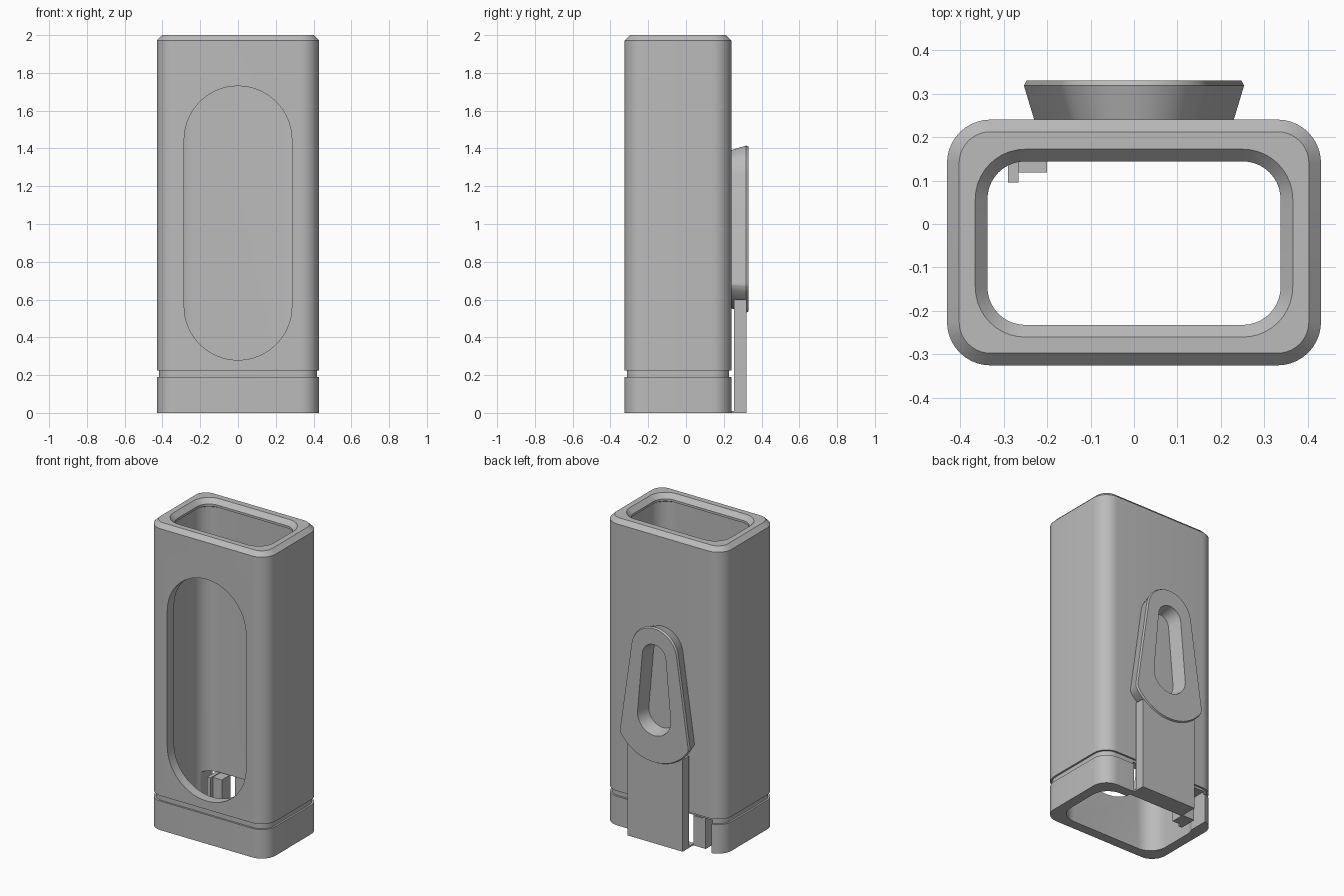
import bpy, bmesh, math

old = bpy.data.objects.get("Cube")
if old:
    bpy.data.objects.remove(old, do_unlink=True)

grey = bpy.data.materials.new("plain_grey")
grey.use_nodes = True
grey.diffuse_color = (0.5, 0.5, 0.5, 1)
grey.node_tree.nodes["Principled BSDF"].inputs["Base Color"].default_value = (0.5, 0.5, 0.5, 1)


def arcs(pieces):
    """Chain of arcs (centre u, centre v, radius, start, end, steps)."""
    pts = []
    for cu, cv, r, a0, a1, n in pieces:
        for i in range(n + 1):
            a = math.radians(a0 + (a1 - a0) * i / n)
            pts.append((cu + r * math.cos(a), cv + r * math.sin(a)))
    return pts


def rounded_rect(x, y0, y1, r):
    corners = [(x - r, y1 - r), (r - x, y1 - r), (r - x, y0 + r), (x - r, y0 + r)]
    return arcs([(u, v, r, 90 * k, 90 * k + 90, 10) for k, (u, v) in enumerate(corners)])


def loft(name, rings, closed):
    """Skin matching rings; closed joins last to first, otherwise ends are capped."""
    bm = bmesh.new()
    loops = [[bm.verts.new(p) for p in ring] for ring in rings]
    pairs = list(zip(loops, loops[1:]))
    if closed:
        pairs.append((loops[-1], loops[0]))
    else:
        bm.faces.new(loops[0])
        bm.faces.new(loops[-1])
    for a, b in pairs:
        for i in range(len(a)):
            j = (i + 1) % len(a)
            bm.faces.new((a[i], a[j], b[j], b[i]))
    bmesh.ops.recalc_face_normals(bm, faces=bm.faces[:])
    mesh = bpy.data.meshes.new(name)
    bm.to_mesh(mesh)
    bm.free()
    ob = bpy.data.objects.new(name, mesh)
    bpy.context.collection.objects.link(ob)
    mesh.materials.append(grey)
    return ob


def block(name, x0, x1, y0, y1, z0, z1):
    base = [(x0, y0), (x1, y0), (x1, y1), (x0, y1)]
    return loft(name, [[(x, y, z) for x, y in base] for z in (z0, z1)], False)


def select(ob):
    bpy.ops.object.select_all(action='DESELECT')
    ob.select_set(True)
    bpy.context.view_layer.objects.active = ob


def cut(ob, cutter):
    cutter.hide_render = True
    mod = ob.modifiers.new("cut", 'BOOLEAN')
    mod.operation = 'DIFFERENCE'
    mod.solver = 'EXACT'
    mod.object = cutter
    select(ob)
    bpy.ops.object.modifier_apply(modifier=mod.name)
    bpy.data.objects.remove(cutter, do_unlink=True)


# Sleeve: outer wall with groove, chamfered rim, inner lip and cavity
def outer(z, o=0.0):
    return [(x, y, z) for x, y in rounded_rect(0.43 - o, -0.325 + o, 0.24 - o, 0.1 - o)]


def inner(z, o=0.0):
    return [(x, y, z) for x, y in rounded_rect(0.365 - o, -0.26 + o, 0.172 - o, 0.115 - o)]


sleeve = loft("sleeve", [
    outer(0), outer(0.19), outer(0.19, 0.012), outer(0.225, 0.012), outer(0.225),
    outer(1.972), outer(2.0, 0.028),
    inner(2.0), inner(1.97, 0.028), inner(1.955, 0.028), inner(1.94), inner(0)], True)

# Long window in the front wall
slot = arcs([(0, 1.445, 0.285, 0, 180, 32), (0, 0.565, 0.285, 180, 360, 32)])
cut(sleeve, loft("window_cutter", [[(x, y, z) for x, z in slot] for y in (-0.5, -0.1)], False))

# Notch at the foot of the back wall
cut(sleeve, block("notch_cutter", -0.35, 0.2, 0.1, 0.4, -0.1, 0.21))


# Flared clip head with a tapered eye
def head_ring(y, o):
    return [(x, y, z) for x, z in arcs([
        (0, 1.245, 0.17 + o, 8, 172, 24), (-0.213, 0.681, 0.04 + o, 172, 215, 6),
        (0, 0.83, 0.3 + o, 215, 325, 20), (0.213, 0.681, 0.04 + o, -35, 8, 6)])]


def eye_ring(y, o):
    return [(x, y, z) for x, z in arcs([
        (0, 1.22, 0.085 + o, 5, 175, 24), (0, 0.83, 0.12 + o, 175, 215, 6),
        (0, 0.83, 0.12 + o, 215, 325, 20), (0, 0.83, 0.12 + o, -35, 5, 6)])]


head = loft("clip_head", [head_ring(0.235, -0.025), head_ring(0.318, 0), head_ring(0.33, -0.006),
                          eye_ring(0.33, 0), eye_ring(0.235, -0.02)], True)

# Clip tongue and the small catch behind it
block("clip_tongue", -0.2, 0.2, 0.255, 0.32, 0, 0.6)
block("tongue_foot", -0.2, 0.2, 0.2, 0.256, 0, 0.01)
block("catch_block", -0.266, -0.2, 0.118, 0.21, 0.0, 0.195)
block("catch_hook", -0.29, -0.265, 0.095, 0.21, 0.0, 0.2)

for ob in (sleeve, head):
    bm = bmesh.new()
    bm.from_mesh(ob.data)
    bmesh.ops.remove_doubles(bm, verts=bm.verts[:], dist=0.00005)
    bm.to_mesh(ob.data)
    bm.free()
    select(ob)
    bpy.ops.object.shade_smooth_by_angle(angle=math.radians(30))
